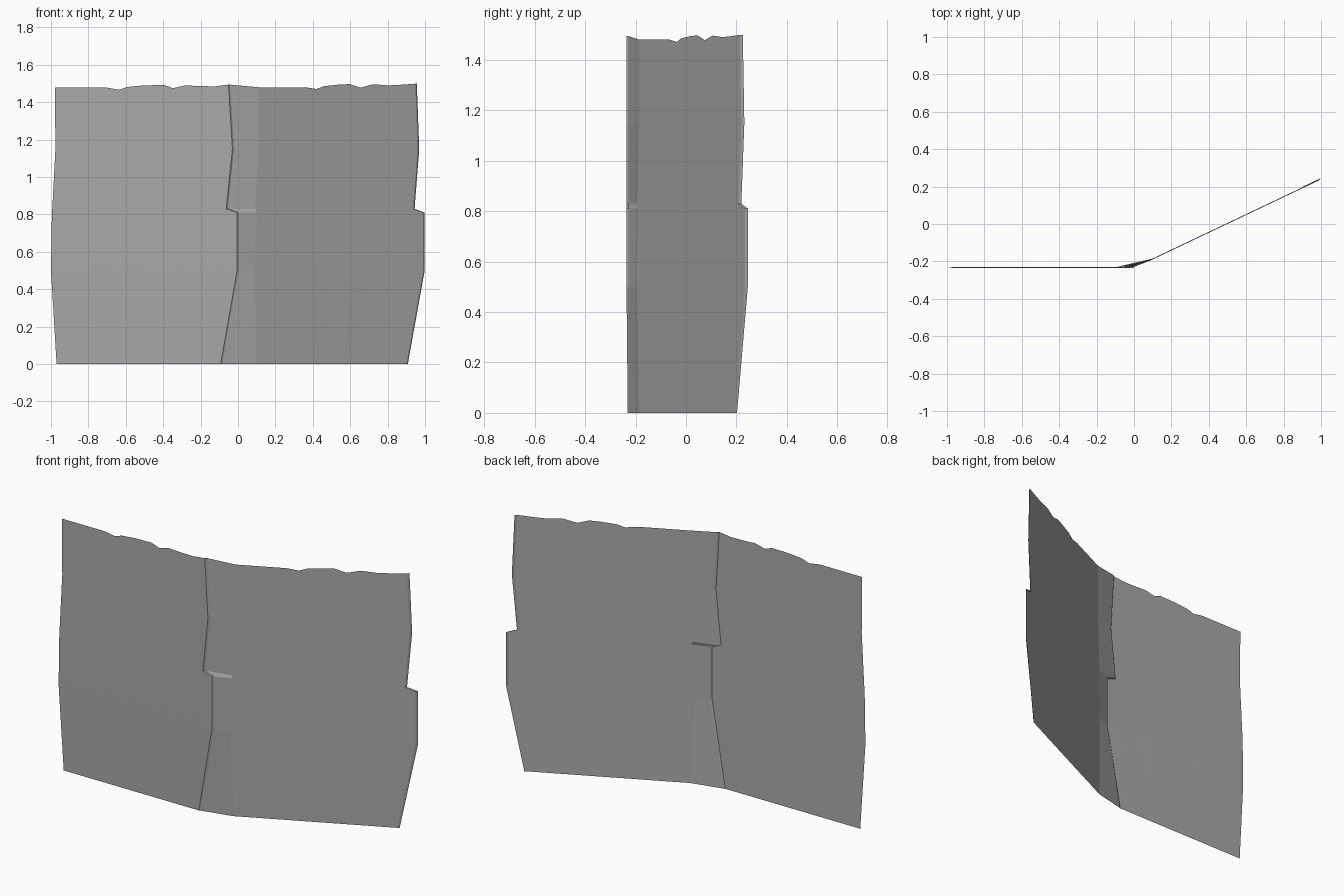
import bpy, math

if "Cube" in bpy.data.objects:
    bpy.data.objects.remove(bpy.data.objects["Cube"])

# one flat stone-grey colour
grey = bpy.data.materials.new("stone_grey")
grey.diffuse_color = (0.40, 0.40, 0.40, 1)
grey.use_nodes = True
grey.node_tree.nodes["Principled BSDF"].inputs["Base Color"].default_value = grey.diffuse_color

Y0 = -0.236                                   # plane of the left panel
ROWS = [0.0, 0.50, 0.81, 0.83, 1.15, 1.49]    # heights of the edge outline
LEFT = [-0.97, -1.0, -0.995, -0.993, -0.976, -0.979]
SEAM = [-0.085, 0.003, 0.003, -0.055, -0.022, -0.043]
FOLD = [0.10, 0.088, 0.10, 0.092, 0.11, 0.11]
RIGHT = [0.908, 0.998, 0.998, 0.944, 0.969, 0.956]
LIP = 0.008

# ragged top: (position across, height)
TOP_A = [(0, 1.478), (.30, 1.478), (.37, 1.467), (.42, 1.482), (.51, 1.490), (.63, 1.492),
         (.68, 1.475), (.75, 1.490), (.84, 1.486), (.92, 1.485), (1, 1.494)]
TOP_B = [(0, 1.480), (.30, 1.480), (.37, 1.471), (.42, 1.486), (.51, 1.494), (.58, 1.497),
         (.65, 1.478), (.73, 1.496), (.83, 1.490), (.92, 1.494), (1, 1.499)]


def slant(x):
    """Depth of the angled right panel at x."""
    return -0.187 + 0.475 * (x - 0.105)


def sheet(name, grid):
    """Skin a grid of points, given as rows from bottom to top."""
    n = len(grid[0])
    faces = [(j * n + i, j * n + i + 1, (j + 1) * n + i + 1, (j + 1) * n + i)
             for j in range(len(grid) - 1) for i in range(n - 1)]
    me = bpy.data.meshes.new(name)
    me.from_pydata([p for row in grid for p in row], [], faces)
    me.materials.append(grey)
    ob = bpy.data.objects.new(name, me)
    bpy.context.collection.objects.link(ob)
    return ob


def panel(name, x_from, x_to, depth, top):
    """Flat slab with shaped sides, ragged top and slightly set-back foot."""
    grid = []
    for j, z in enumerate(ROWS):
        row = []
        for i, (t, zt) in enumerate(top):
            x = x_from[j] + (x_to[j] - x_from[j]) * t
            h = zt if j == 5 else z
            if j == 1 and 0 < t < 1:
                h += 0.025 + 0.025 * math.sin(i * 2.3)
            row.append((x, depth(x) + (0.005 if j == 0 else 0), h))
        grid.append(row)
    return sheet(name, grid)


def strip(name, a, b, za, zb):
    """Ribbon joining two (x, y) edge lines."""
    return sheet(name, [[(*a[j], za if j == 5 else z), (*b[j], zb if j == 5 else z)]
                        for j, z in enumerate(ROWS)])


# two panels
edge_a = [x - LIP for x in SEAM]
edge_b = [x - LIP for x in RIGHT]
panel("left_panel", LEFT, edge_a, lambda x: Y0, TOP_A)
panel("right_panel", FOLD, edge_b, slant, TOP_B)

# thin lips along the right edge of each panel
front_a = [(x, Y0 + (0.005 if j == 0 else 0)) for j, x in enumerate(edge_a)]
back_a = [(x, Y0 + LIP) for x in SEAM]
strip("left_panel_lip", front_a, back_a, 1.494, 1.494)
front_b = [(x, slant(x) + (0.005 if j == 0 else 0)) for j, x in enumerate(edge_b)]
back_b = [(x, slant(x) + LIP) for x in RIGHT]
strip("right_panel_lip", front_b, back_b, 1.499, 1.499)

# bent strip joining the panels
fold = [(x, slant(x) + (0.005 if j == 0 else 0)) for j, x in enumerate(FOLD)]
strip("joining_strip", back_a, fold, 1.494, 1.480)
